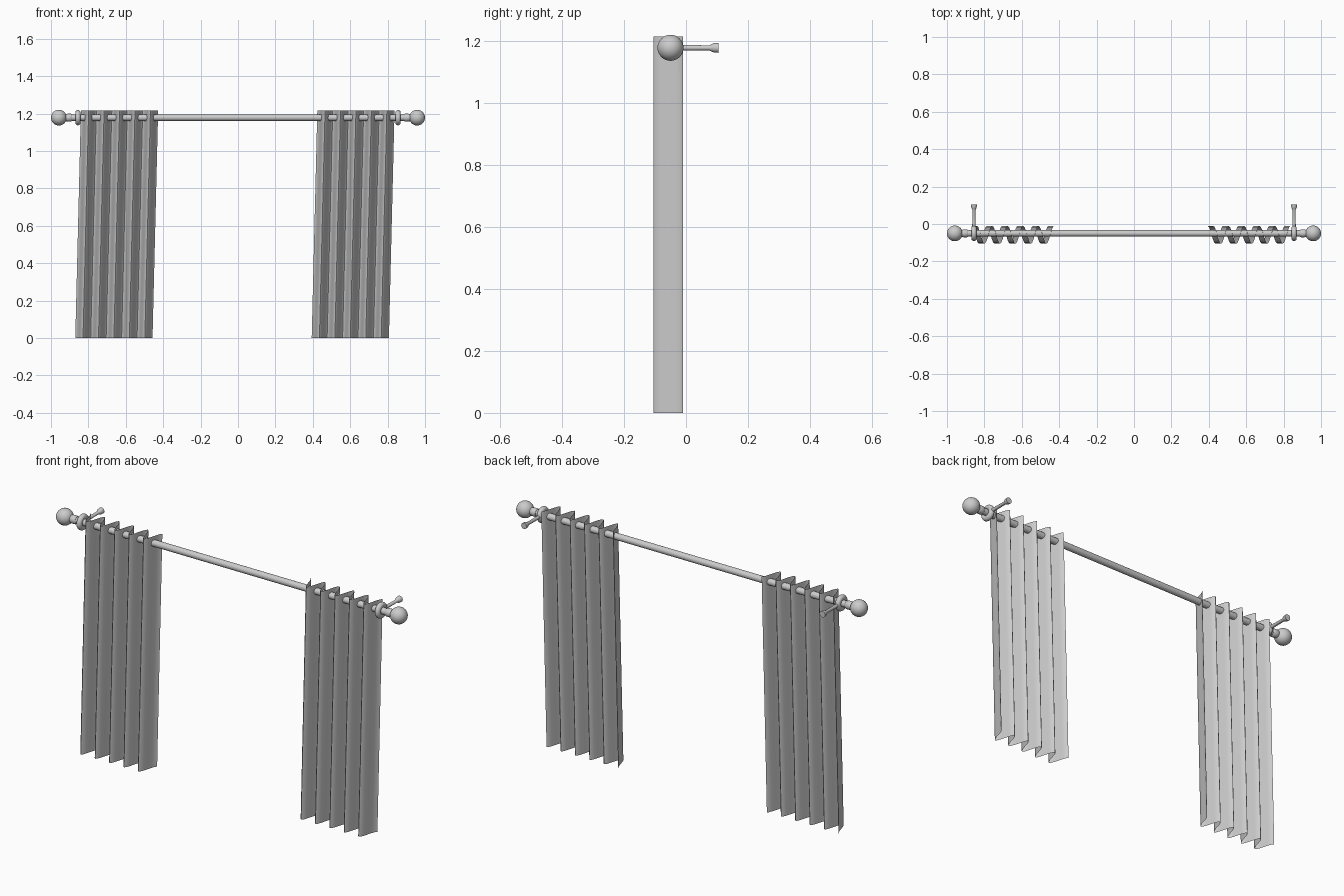
import bpy, bmesh, math
from mathutils import Matrix, Vector

if "Cube" in bpy.data.objects:
    bpy.data.objects.remove(bpy.data.objects["Cube"])

ROD_Y, ROD_Z = -0.05, 1.178


def finish(bm, name, smooth=True):
    bmesh.ops.recalc_face_normals(bm, faces=bm.faces)
    mesh = bpy.data.meshes.new(name)
    bm.to_mesh(mesh)
    bm.free()
    ob = bpy.data.objects.new(name, mesh)
    bpy.context.collection.objects.link(ob)
    bpy.ops.object.select_all(action='DESELECT')
    ob.select_set(True)
    bpy.context.view_layer.objects.active = ob
    bpy.ops.object.shade_smooth_by_angle(angle=math.radians(40))
    return ob


def lathe(name, profile, axis, origin, segments=32):
    """Revolve (distance along axis, radius) pairs around an axis."""
    bm = bmesh.new()
    rot = Vector((0, 0, 1)).rotation_difference(Vector(axis)).to_matrix().to_4x4()
    place = Matrix.Translation(origin) @ rot
    rings = []
    for d, r in profile:
        if r < 1e-5:
            rings.append([bm.verts.new(place @ Vector((0, 0, d)))])
            continue
        rings.append([bm.verts.new(place @ Vector((
            r * math.cos(2 * math.pi * i / segments),
            r * math.sin(2 * math.pi * i / segments), d))) for i in range(segments)])
    for a, b in zip(rings, rings[1:]):
        for i in range(segments):
            j = (i + 1) % segments
            if len(a) == 1:
                bm.faces.new((a[0], b[j], b[i]))
            elif len(b) == 1:
                bm.faces.new((a[i], a[j], b[0]))
            else:
                bm.faces.new((a[i], a[j], b[j], b[i]))
    return finish(bm, name)


def curtain(name, x_left, width=0.413, top=1.215, lean=0.03, folds=5, steps=12):
    """Pleated sheet leaning slightly to one side at the top."""
    bm = bmesh.new()
    rows = []
    for k in range(5):
        t = k / 4
        row = []
        for i in range(folds * steps + 1):
            u = i / (folds * steps)
            y = -0.0575 + 0.0475 * math.cos(2 * math.pi * folds * u)
            row.append(bm.verts.new((x_left + width * u + lean * t, y, top * t)))
        rows.append(row)
    for a, b in zip(rows, rows[1:]):
        for i in range(len(a) - 1):
            bm.faces.new((a[i], a[i + 1], b[i + 1], b[i]))
    return finish(bm, name)


# Rod
lathe("rod", [(-0.93, 0), (-0.93, 0.017), (0.93, 0.017), (0.93, 0)],
      (1, 0, 0), (0, ROD_Y, ROD_Z))

for side, s in (("left", -1), ("right", 1)):
    # Ball finial with its collar
    ball = [(0.04 - 0.042 * math.cos(math.pi * i / 20) + 0.918,
             0.042 * math.sin(math.pi * i / 20)) for i in range(21)]
    lathe(side + "_finial", ball, (s, 0, 0), (0, ROD_Y, ROD_Z))
    lathe(side + "_collar", [(0.888, 0), (0.888, 0.018), (0.892, 0.021), (0.912, 0.021),
                             (0.926, 0.017), (0.926, 0)],
          (s, 0, 0), (0, ROD_Y, ROD_Z))

    # Bracket ring around the rod
    ring = [(0.856 + 0.014 * math.cos(2 * math.pi * i / 16),
             0.027 + 0.014 * math.sin(2 * math.pi * i / 16)) for i in range(17)]
    ring_ob = lathe(side + "_bracket_ring", ring, (s, 0, 0), (0, ROD_Y, ROD_Z))
    bm = bmesh.new()
    bm.from_mesh(ring_ob.data)
    bmesh.ops.remove_doubles(bm, verts=bm.verts, dist=1e-5)
    bm.to_mesh(ring_ob.data)
    bm.free()

    # Bracket arm flaring into the wall foot
    lathe(side + "_bracket_arm",
          [(-0.02, 0), (-0.02, 0.009), (0.075, 0.008), (0.085, 0.013),
           (0.09, 0.015), (0.105, 0.016), (0.105, 0)],
          (0, 1, 0), (s * 0.856, 0, ROD_Z), 20)

# Curtains
curtain("left_curtain", -0.87)
curtain("right_curtain", 0.394)
